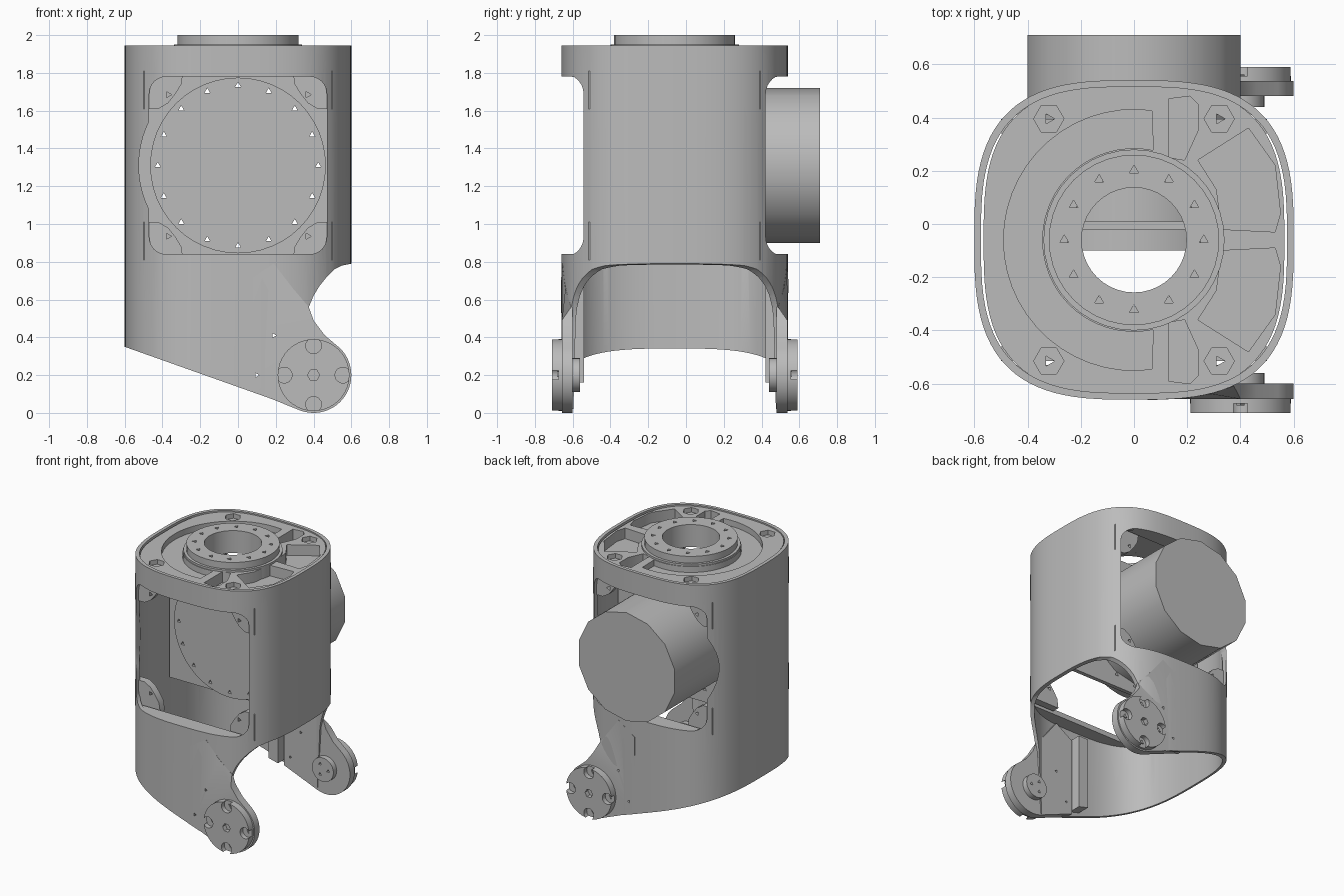
import bpy, bmesh, math
from math import sin, cos, pi, radians

cube = bpy.data.objects.get("Cube")
if cube:
    bpy.data.objects.remove(cube)

CY = -0.06      # depth of the housing axis
MZ = 1.31       # height of the motor axis

grey = bpy.data.materials.new("machined_grey")
grey.use_nodes = True
grey.diffuse_color = (0.5, 0.5, 0.5, 1)
grey.node_tree.nodes["Principled BSDF"].inputs["Base Color"].default_value = (0.5, 0.5, 0.5, 1)


def circle(x, y, r, n=32, start=0.0):
    return [(x + r * cos(start + 2 * pi * i / n), y + r * sin(start + 2 * pi * i / n)) for i in range(n)]


def arc(x, y, r, a, b, n=12):
    angles = [radians(a + (b - a) * i / n) for i in range(n + 1)]
    return [(x + r * cos(t), y + r * sin(t)) for t in angles]


def bolt_ring(x, y, r, count, size):
    return [circle(px, py, size, 3, pi / 2) for px, py in circle(x, y, r, count)]


def outline(hx, hy, n=96):
    """Rounded-square plan of the housing."""
    pts = []
    for i in range(n):
        c, s = cos(2 * pi * (i + 0.5) / n), sin(2 * pi * (i + 0.5) / n)
        pts.append((math.copysign(hx * abs(c) ** (2 / 3), c),
                    CY + math.copysign(hy * abs(s) ** (2 / 3), s)))
    return pts


def prism(name, polys, a, b, axis="z"):
    """Extrude one or more flat polygons from a to b along an axis."""
    bm = bmesh.new()
    for poly in polys:
        lo, hi = [[bm.verts.new((p, q, d) if axis == "z" else (p, d, q)) for p, q in poly]
                  for d in (a, b)]
        bm.faces.new(lo)
        bm.faces.new(hi[::-1])
        for i in range(len(lo)):
            j = (i + 1) % len(lo)
            bm.faces.new((lo[j], lo[i], hi[i], hi[j]))
    bmesh.ops.recalc_face_normals(bm, faces=bm.faces[:])
    mesh = bpy.data.meshes.new(name)
    bm.to_mesh(mesh)
    bm.free()
    mesh.materials.append(grey)
    ob = bpy.data.objects.new(name, mesh)
    bpy.context.scene.collection.objects.link(ob)
    return ob


def cut(ob, polys, a, b, axis="z"):
    """Subtract extruded polygons from a part."""
    cutter = prism("cutter", polys, a, b, axis)
    cutter.hide_render = True
    mod = ob.modifiers.new("cut", "BOOLEAN")
    mod.operation = "DIFFERENCE"
    mod.solver = "MANIFOLD"
    mod.object = cutter
    graph = bpy.context.evaluated_depsgraph_get()
    result = bpy.data.meshes.new_from_object(ob.evaluated_get(graph))
    ob.modifiers.clear()
    ob.data = result
    bpy.data.objects.remove(cutter)


def mirrored(poly):
    return [(x, 2 * CY - y) for x, y in poly]


# Housing shell: hollow, with front and back windows and a swept lower edge
shell = prism("housing_shell", [outline(0.6, 0.6)], 0, 1.945)
cut(shell, [outline(0.575, 0.575)], -0.1, 2.1)
h, r = 0.47, 0.09
window = (arc(h - r, MZ + h - r, r, 0, 90, 6) + arc(-h + r, MZ + h - r, r, 90, 180, 6)
          + arc(0, MZ, 0.525, 154, 206)
          + arc(-h + r, MZ - h + r, r, 180, 270, 6) + arc(h - r, MZ - h + r, r, 270, 360, 6))
cut(shell, [window], -1, 1, "y")
arch = [(0.375, 0.56), (0.4, 0.62), (0.43, 0.67), (0.47, 0.72), (0.51, 0.76), (0.55, 0.78), (0.6, 0.79)]
lower = [(-0.8, -0.1), (-0.8, 0.42), (-0.6, 0.35), (0.33, 0.02), (0.36, 0.5)] + arch + [(0.8, 0.79), (0.8, -0.1)]
cut(shell, [lower], -1, 1, "y")
pins = [circle(0.19, 0.41, 0.013, 3), circle(0.1, 0.2, 0.013, 3)]
cut(shell, pins, -1, 1, "y")

# Top cap with channel, pockets and bolt seats
cap = prism("top_cap", [outline(0.565, 0.58)], 1.83, 1.935)
channel = arc(0, CY, 0.49, 82, 278, 28) + arc(0, CY, 0.345, 282, 78, 28)
cut(cap, [channel], 1.89, 2.1)
wedge = [(0.33, -0.02), (0.53, -0.03), (0.55, 0.04), (0.53, 0.22), (0.43, 0.36), (0.24, 0.24), (0.31, 0.13)]
slot = [(0.13, 0.25), (0.19, 0.24), (0.24, 0.35), (0.24, 0.45), (0.21, 0.48), (0.13, 0.47)]
cut(cap, [wedge, slot, mirrored(wedge), mirrored(slot)], 1.855, 2.1)
seats = [(sx * 0.32, CY + sy * 0.455) for sx in (-1, 1) for sy in (-1, 1)]
cut(cap, [circle(x, y, 0.057, 6) for x, y in seats], 1.9, 2.1)
cut(cap, [circle(x, y, 0.022, 3) for x, y in seats], 1.8, 2.1)
cut(cap, [circle(0, CY, 0.25)], 1.7, 2.1)

# Bearing collar in the cap
base = prism("collar_base", [circle(0, CY, 0.34, 40)], 1.83, 1.95)
collar = prism("bearing_collar", [circle(0, CY, 0.32, 40)], 1.83, 2.0)
for part, hole in ((base, 0.315), (collar, 0.197)):
    cut(part, [circle(0, CY, hole, 40)], 1.7, 2.1)
cut(collar, bolt_ring(0, CY, 0.262, 12, 0.019), 1.7, 2.1)

# Motor, its flange and the inner bulkhead
motor = prism("motor", [circle(0, MZ, 0.41, 14, pi / 14)], 0.0, 0.71, "y")
flange = prism("motor_flange", [circle(0, MZ, 0.465, 48)], -0.1, -0.02, "y")
bulkhead = prism("bulkhead", [[(-0.56, 0.82), (0.56, 0.82), (0.56, 1.83), (-0.56, 1.83)]], -0.02, 0.01, "y")
for part in (flange, bulkhead):
    cut(part, bolt_ring(0, MZ, 0.425, 16, 0.017), -0.5, 0.5, "y")

parts = [shell, cap, base, collar, motor, flange, bulkhead]

# Parts that repeat on the front and back
for label, s in (("front", -1), ("back", 1)):
    def at(offset):
        return CY + s * offset

    # Sills under and over the window
    edge = sorted(p for p in outline(0.58, 0.58) if s * (p[1] - CY) > 0.47)
    for level, z in (("lower", 0.8), ("upper", 1.785)):
        parts.append(prism(f"{label}_{level}_sill", [edge], z, z + 0.038))

    # Corner tabs with screw holes
    tab = [(0.5, 0.5), (0.29, 0.5), (0.3, 0.43), (0.33, 0.38), (0.37, 0.33), (0.42, 0.3), (0.5, 0.3)]
    corners = [(sx, sz) for sx in (-1, 1) for sz in (-1, 1)]
    tabs = prism(f"{label}_corner_tabs", [[(sx * x, MZ + sz * z) for x, z in tab] for sx, sz in corners],
                 at(0.4), at(0.455), "y")
    cut(tabs, [circle(sx * 0.37, MZ + sz * 0.375, 0.018, 3) for sx, sz in corners], at(0.3), at(0.6), "y")

    # Cable strip inside the skirt
    strip = prism(f"{label}_cable_strip", [[(-0.04, 0.18), (0.04, 0.16), (0.04, 0.72), (-0.04, 0.72)]],
                  at(0.48), at(0.585), "y")

    # Arm, blended into the shell at its upper end
    profile = ([(0.05, 0.125)] + arc(0.4, 0.2, 0.2, 249, 405, 24)
               + [(0.46, 0.41), (0.4, 0.49), arch[0], (0.29, 0.66), (0.19, 0.79), (0.05, 0.7)])
    arm = prism(f"{label}_arm", [profile], at(0.54), at(0.597), "y")
    cut(arm, pins, -1, 1, "y")
    for v in arm.data.vertices:
        if s * (v.co.y - CY) > 0.57 and v.co.z > 0.52:
            v.co.y = at(0.6 * (1 - (v.co.x / 0.6) ** 3) ** (1 / 3) + 0.002)

    # Pivot disc with four open notches and a centre socket
    disc = prism(f"{label}_pivot_disc", [circle(0.4, 0.2, 0.19, 40)], at(0.59), at(0.65), "y")
    notches = [circle(x, z, 0.042, 14) for x, z in circle(0.4, 0.2, 0.155, 4)]
    cut(disc, notches + [circle(0.4, 0.2, 0.032, 6)], at(0.615), at(0.8), "y")
    screws = prism(f"{label}_notch_screws", bolt_ring(0.4, 0.2, 0.15, 4, 0.018), at(0.61), at(0.622), "y")

    # Inner hub
    hub = prism(f"{label}_inner_hub", [circle(0.4, 0.2, 0.09, 28)], at(0.5), at(0.55), "y")
    cut(hub, bolt_ring(0.4, 0.2, 0.045, 3, 0.014), at(0.4), at(0.53), "y")
    parts += [tabs, strip, arm, disc, screws, hub]

# Smooth curved walls, keep machined edges sharp
for ob in parts:
    ob.data.shade_smooth()
    ob.data.set_sharp_from_angle(angle=radians(30))
